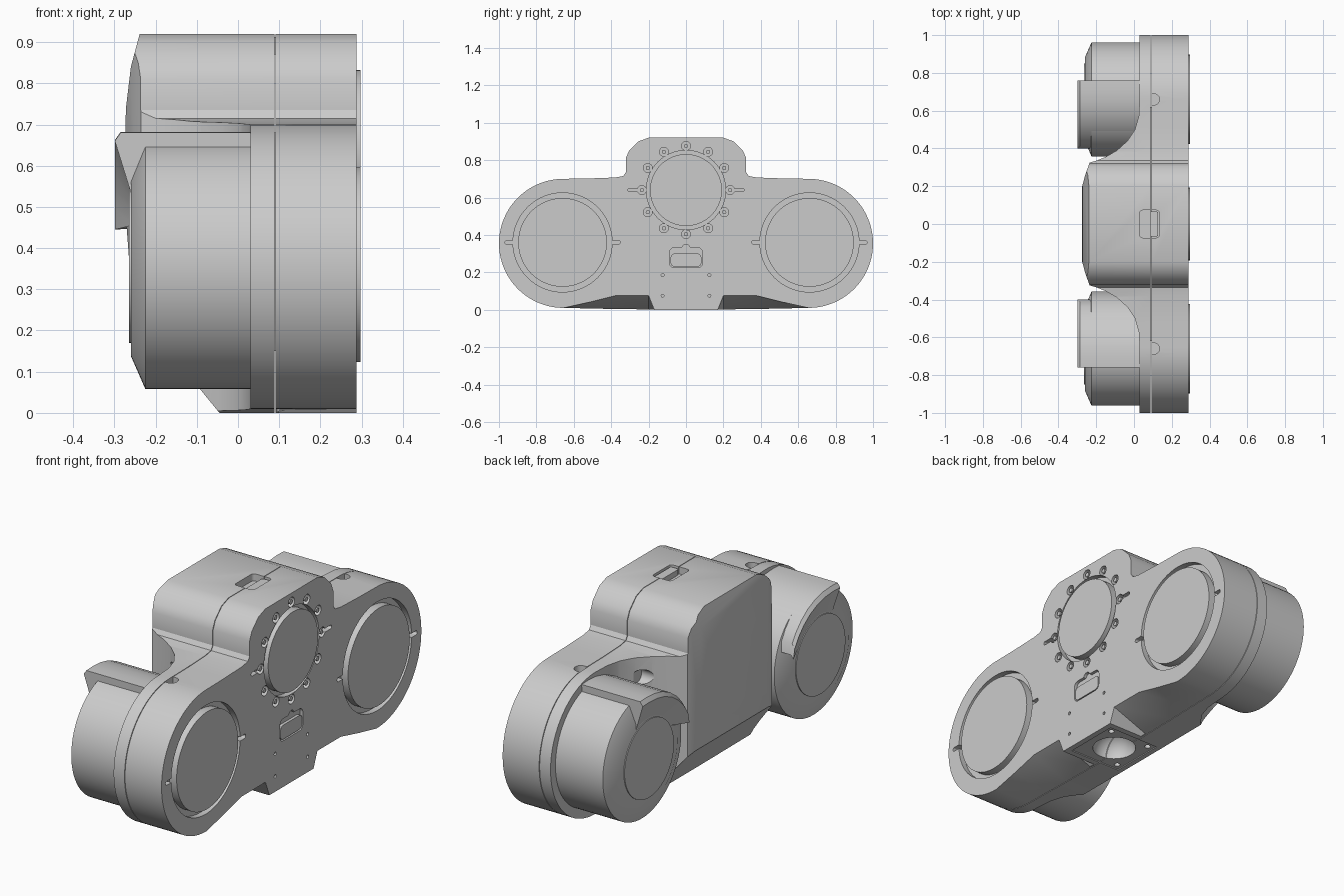
import bpy
import bmesh
from math import sin, cos, pi, radians

if "Cube" in bpy.data.objects:
    bpy.data.objects.remove(bpy.data.objects["Cube"])

grey = bpy.data.materials.new("matte_grey")
grey.use_nodes = True
COLOUR = (0.6, 0.6, 0.6, 1)
grey.diffuse_color = COLOUR
grey.node_tree.nodes["Principled BSDF"].inputs["Base Color"].default_value = COLOUR

PANEL = 0.288           # flat panel plane
POD_Y, POD_Z = 0.66, 0.36
HUB_Z = 0.64


def finish(name, bm):
    bmesh.ops.recalc_face_normals(bm, faces=bm.faces)
    mesh = bpy.data.meshes.new(name)
    bm.to_mesh(mesh)
    bm.free()
    mesh.materials.append(grey)
    obj = bpy.data.objects.new(name, mesh)
    bpy.context.collection.objects.link(obj)
    return obj


def activate(obj):
    bpy.ops.object.select_all(action='DESELECT')
    obj.select_set(True)
    bpy.context.view_layer.objects.active = obj


def smooth(obj):
    activate(obj)
    bpy.ops.object.shade_smooth_by_angle(angle=radians(28))


def loft(name, sections):
    """Closed solid through matching loops of 3D points."""
    bm = bmesh.new()
    loops = [[bm.verts.new(p) for p in s] for s in sections]
    n = len(loops[0])
    for a, b in zip(loops, loops[1:]):
        for i in range(n):
            j = (i + 1) % n
            bm.faces.new((a[i], a[j], b[j], b[i]))
    bm.faces.new(loops[0])
    bm.faces.new(loops[-1])
    return finish(name, bm)


def place(pts, axis, d):
    put = {'X': lambda a, b: (d, a, b), 'Y': lambda a, b: (a, d, b), 'Z': lambda a, b: (a, b, d)}[axis]
    return [put(a, b) for a, b in pts]


def prism(name, pts, axis, start, end):
    return loft(name, [place(pts, axis, start), place(pts, axis, end)])


def arc(cy, cz, r, a0, a1, n):
    angles = [radians(a0 + (a1 - a0) * i / n) for i in range(n + 1)]
    return [(cy + r * cos(a), cz + r * sin(a)) for a in angles]


def circle(cy, cz, r, n=64):
    return arc(cy, cz, r, 0, 360, n)[:-1]


def rect(a0, a1, b0, b1):
    return [(a0, b0), (a1, b0), (a1, b1), (a0, b1)]


def rounded(a0, a1, b0, b1, r):
    return (arc(a1 - r, b1 - r, r, 0, 90, 5) + arc(a0 + r, b1 - r, r, 90, 180, 5)
            + arc(a0 + r, b0 + r, r, 180, 270, 5) + arc(a1 - r, b0 + r, r, 270, 360, 5))


def combine(obj, tool, operation):
    activate(obj)
    mod = obj.modifiers.new("cut", 'BOOLEAN')
    mod.operation, mod.object, mod.solver = operation, tool, 'EXACT'
    bpy.ops.object.modifier_apply(modifier=mod.name)
    bpy.data.objects.remove(tool)


def cut(pts, axis, start, end):
    combine(body, prism("cutter", pts, axis, start, end), 'DIFFERENCE')


def mirrored(half):
    return half + [(-y, v) for y, v in reversed(half)]


# Body: side silhouette, with scoops under the panel edge
upper = [(.2, .92), (.255, .9), (.305, .85), (.322, .81), (.322, .735),
         (.335, .715), (.38, .707), (.52, .702)] + arc(.655, .355, .345, 90, -90, 40)
full = mirrored(upper + [(.52, .007), (.38, .004), (.2, .002), (.17, 0)])
scooped = mirrored(upper + [(.52, .04), (.38, .075), (.2, .075), (.17, 0)])
body = loft("body", [place(full, 'X', -.4), place(full, 'X', .1), place(scooped, 'X', PANEL)])

# Plan outline with flared shoulders behind the pods
half_plan = [(.2, -.274), (.255, -.26), (.325, -.235), (.335, -.2), (.355, -.15), (.39, -.09),
             (.44, -.035), (.5, .005), (.57, .025), (.66, .03), (1.1, .03), (1.1, .4)]
plan = [(x, y) for y, x in mirrored(half_plan)]
combine(body, prism("plan", plan, 'Z', -.1, 1.1), 'INTERSECT')

# Bowed rear face and sloping underside
bow = [(-.037, -.01), (-.09, .055), (-.25, .25), (-.262, .34), (-.271, .46), (-.276, .6),
       (-.272, .74), (-.26, .84), (-.236, .93), (.4, .93), (.4, -.01)]
combine(body, prism("bow", bow, 'Y', -1.2, 1.2), 'INTERSECT')

# Seam between the two case halves
cut(rect(.0885, .0915, -1.2, 1.2), 'Z', -.1, 1.1)
core = prism("seam_core", rect(-.62, .62, .15, .68), 'X', .07, .11)

# Recesses in the flat panel
DEEP = PANEL - .03
for side in (-1, 1):
    y = side * POD_Y
    cut(circle(y, POD_Z, .265), 'X', DEEP, .4)
    for d in (-1, 1):
        cut(rounded(y + d * .283 - .025, y + d * .283 + .025, POD_Z - .01, POD_Z + .01, .009), 'X', DEEP, .4)
        cut(circle(d * .125, .13 + side * .055, .008, 12), 'X', DEEP, .4)
    cut(rounded(side * .28 - .03, side * .28 + .03, HUB_Z - .009, HUB_Z + .009, .008), 'X', DEEP, .4)
cut(circle(0, HUB_Z, .212), 'X', DEEP, .4)
lugs = [(.236 * cos(k * pi / 6), HUB_Z + .236 * sin(k * pi / 6)) for k in range(12)]
for y, z in lugs:
    cut(circle(y, z, .024, 20), 'X', DEEP, .4)
cut(rounded(-.088, .088, .225, .332, .025), 'X', PANEL - .015, .4)
cut(circle(0, .327, .022, 24), 'X', PANEL - .015, .4)

# Recesses on top: release latch and two D-shaped eyelets
cut(rounded(.03, .133, -.073, .073, .015), 'Z', .885, 1)
for side in (-1, 1):
    y = side * POD_Y
    cut([(.088, y - .03)] + arc(.105, y, .03, -90, 90, 10) + [(.088, y + .03)], 'Z', .66, 1)
    cut(circle(side * .42, .61, .035, 32), 'X', -.4, -.03)

# Mounting socket underneath
cut(rect(-.02, .26, -.14, .14), 'Z', -.1, .005)
bm = bmesh.new()
bmesh.ops.create_uvsphere(bm, u_segments=48, v_segments=24, radius=.1)
bowl = finish("bowl", bm)
bowl.location = (.12, 0, .003)
bpy.context.view_layer.update()
combine(body, bowl, 'DIFFERENCE')
for sx in (-1, 1):
    for sy in (-1, 1):
        cut(circle(.12 + sx * .11, sy * .11, .014, 16), 'Z', -.1, .03)
smooth(body)

# Panel covers, lug posts, small hatch and top latch
parts = [prism("hub_cover", circle(0, HUB_Z, .192), 'X', .2, .297),
         prism("hatch", rounded(-.082, .082, .231, .3, .02), 'X', .26, PANEL - .001),
         prism("top_latch", rounded(.085, .128, -.066, .066, .01), 'Z', .87, .912)]
for i, (y, z) in enumerate(lugs):
    parts.append(prism(f"lug_post_{i + 1}", circle(y, z, .011, 16), 'X', .24, PANEL - .002))

# Pods: barrel, lens, hood and panel cover on each side
inner = arc(POD_Y, POD_Z, .19, 60, 150, 8)
outer = [(.76, .68), (.71, .682), (.65, .678), (.59, .665), (.53, .638),
         (.48, .602), (.44, .56), (.41, .515), (.4, .465)]
for side, label in ((1, "left"), (-1, "right")):
    def ring(r, x):
        return place(circle(side * POD_Y, POD_Z, r, 72), 'X', x)

    def strip(pts, x):
        return place([(side * y, z) for y, z in pts], 'X', x)

    parts.append(loft(f"{label}_barrel", [ring(.302, .06), ring(.302, -.225), ring(.222, -.26)]))
    parts.append(loft(f"{label}_lens", [ring(.19, -.2), ring(.19, -.264)]))
    parts.append(loft(f"{label}_panel_cover", [ring(.237, .2), ring(.237, .297)]))

    # Hood: curved shell whose end slopes in towards the lens
    crest = [(y, z - .02) for y, z in outer]
    rows = [strip(inner, .05), strip(outer, .05), strip(outer, -.285),
            strip(crest, -.299), strip(inner, -.257)]
    columns = [[row[i] for row in rows] for i in range(len(outer))]
    parts.append(loft(f"{label}_hood", columns))

for part in parts:
    smooth(part)
